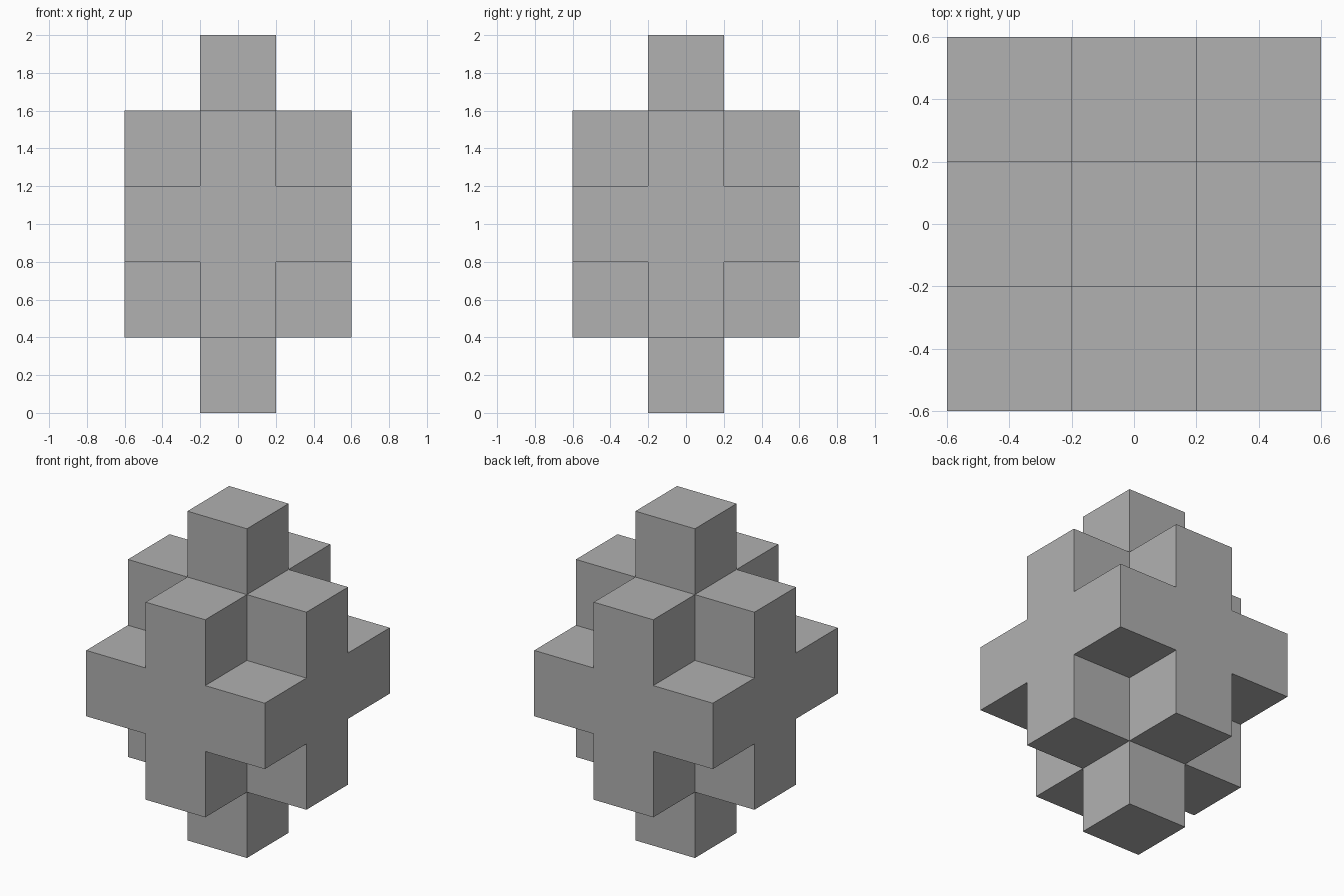
import bpy
import bmesh
from math import radians
from mathutils import Vector

cube = bpy.data.objects.get("Cube")
if cube:
    bpy.data.objects.remove(cube, do_unlink=True)

SIZE = 0.4
AXES = [Vector((1, 0, 0)), Vector((0, 1, 0)), Vector((0, 0, 1))]

# Plain grey material
grey = bpy.data.materials.new("plain_grey")
grey.use_nodes = True
colour = (0.44, 0.44, 0.44, 1)
grey.diffuse_color = colour
for node in grey.node_tree.nodes:
    if node.type == "BSDF_PRINCIPLED":
        node.inputs["Base Color"].default_value = colour

# Cells of a stepped block: full middle layer, plus-shaped layers, single end cubes
cells = {(i, j, k)
         for i in range(-1, 2) for j in range(-1, 2) for k in range(-2, 3)
         if abs(i) + abs(j) + abs(k) <= 2}

# Outer skin only: one square wherever a cell has no neighbour
bm = bmesh.new()
for cell in sorted(cells):
    centre = Vector(cell)
    for a in range(3):
        for sign in (-1, 1):
            normal = AXES[a] * sign
            if tuple(int(c) for c in centre + normal) in cells:
                continue
            u = AXES[(a + 1) % 3] / 2
            v = AXES[(a + 2) % 3] / 2 * sign
            mid = centre + normal / 2
            corners = (mid - u - v, mid + u - v, mid + u + v, mid - u + v)
            bm.faces.new([bm.verts.new(p * SIZE) for p in corners])

# Weld the squares and merge flat neighbours into clean faces
bmesh.ops.remove_doubles(bm, verts=bm.verts[:], dist=0.001)
bmesh.ops.dissolve_limit(bm, angle_limit=radians(1), verts=bm.verts[:], edges=bm.edges[:])

mesh = bpy.data.meshes.new("stepped_block")
bm.to_mesh(mesh)
bm.free()
mesh.materials.append(grey)
block = bpy.data.objects.new("stepped_block", mesh)
block.location.z = 1
bpy.context.collection.objects.link(block)
